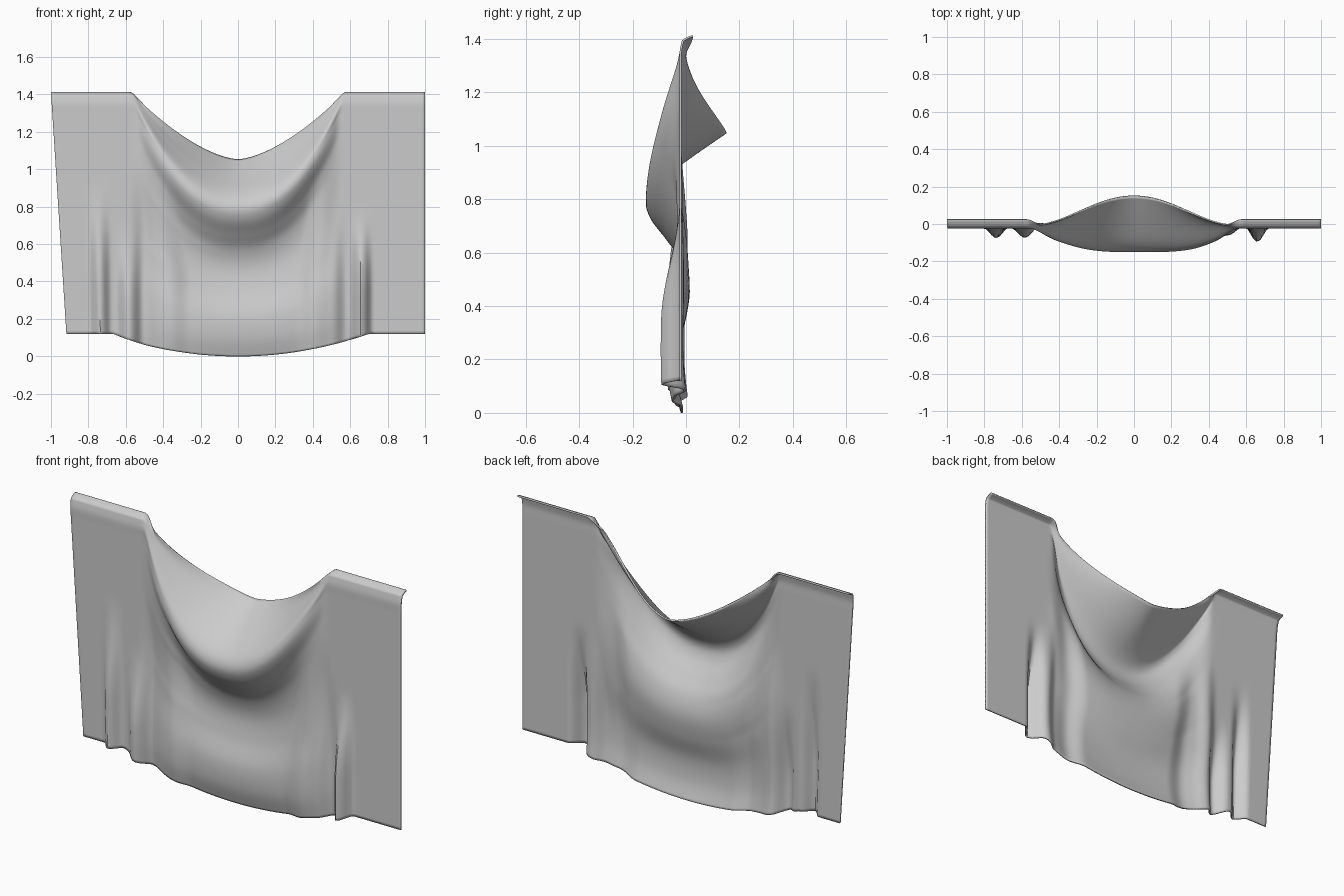
import bpy, bmesh, math

cube = bpy.data.objects.get("Cube")
if cube:
    bpy.data.objects.remove(cube)

fabric = bpy.data.materials.new("grey fabric")
fabric.use_nodes = True
grey = (0.6, 0.6, 0.6, 1)
fabric.diffuse_color = grey
fabric.node_tree.nodes["Principled BSDF"].inputs["Base Color"].default_value = grey

# Swags from the top hem down:
# centre z, side z, centre y, side y, half width, curve power, y falloff, y sharpness
SWAGS = [
    (1.05, 1.41, 0.15, -0.01, 0.57, 1.6, 2.0, 2.4),
    (0.96, 1.392, 0.02, -0.012, 0.56, 1.8, 2.5, 1.5),
    (0.87, 1.35, -0.10, -0.02, 0.55, 2.1, 4, 1.2),
    (0.80, 1.30, -0.145, -0.02, 0.54, 2.2, 4, 1.2),
    (0.73, 1.24, -0.13, -0.02, 0.54, 2.2, 4, 1.2),
    (0.65, 1.15, -0.07, -0.02, 0.54, 2.3, 3, 1.2),
    (0.57, 1.05, -0.015, -0.02, 0.55, 2.3, 3, 1.2),
    (0.47, 0.90, 0.01, -0.02, 0.57, 2.4, 3, 1.2),
    (0.35, 0.70, -0.005, -0.02, 0.60, 2.4, 3, 1.2),
    (0.22, 0.45, -0.042, -0.02, 0.64, 2.3, 3, 1.2),
    (0.10, 0.27, -0.042, -0.02, 0.68, 2.2, 3, 1.2),
    (0.0, 0.12, -0.015, -0.02, 0.70, 2.0, 3, 1.2),
]
# Pleats: top x, top z, bottom x, bottom z, half width, depth
PLEATS = [
    (0.66, 0.80, 0.66, 0.15, 0.06, -0.07),
    (-0.76, 0.95, -0.78, 0.15, 0.07, -0.05),
    (-0.60, 0.70, -0.60, 0.10, 0.08, -0.045),
    (0.52, 1.32, 0.40, 0.45, 0.09, -0.02),
    (-0.51, 1.32, -0.36, 0.45, 0.10, -0.02),
    (0.50, 0.90, 0.48, 0.10, 0.14, -0.025),
    (0.57, 0.90, 0.57, 0.15, 0.06, 0.02),
    (-0.52, 1.00, -0.50, 0.30, 0.07, 0.02),
]
COLS, STEPS = 128, 6


def smooth(t):
    t = max(0, min(1, t))
    return t * t * (3 - 2 * t)


def catmull(a, b, c, d, t):
    return b + 0.5 * t * (c - a + t * (2 * a - 5 * b + 4 * c - d + t * (3 * (b - c) + d - a)))


def swag_at(s):
    i = min(int(s), len(SWAGS) - 2)
    rows = [SWAGS[max(0, min(len(SWAGS) - 1, i + k))] for k in (-1, 0, 1, 2)]
    return [catmull(*vals, s - i) for vals in zip(*rows)]


def pleat_depth(x, z):
    total = 0
    for x0, z0, x1, z1, width, depth in PLEATS:
        f = (z0 - z) / (z0 - z1)
        centre = x0 + (x1 - x0) * max(0, min(f, 1))
        total += depth * smooth(f * 1.4) * smooth(1 - abs(x - centre) / width)
    return total


def cloth_point(x, s):
    zc, zs, yc, ys, width, power, fall, sharp = swag_at(s)
    # The front roll thins out sooner on the right-hand side
    if x < 0 and yc < 0:
        fall *= 0.75
    t = min(1, abs(x) / width)
    z = zs + (zc - zs) * (1 - t ** power)
    y = ys + (yc - ys) * (1 - t ** fall) ** sharp + pleat_depth(x, z)
    # Top hem of the side panels folds back
    y += 0.035 * max(0, 1 - s) * smooth((abs(x) - 0.49) / 0.08)
    # The right-hand edge tapers inward toward the floor
    x += 0.09 * (1 - z / 1.41) * max(0, (-x - 0.5) / 0.5)
    return x, y, z


# Draped sheet
bm = bmesh.new()
rows = (len(SWAGS) - 1) * STEPS
grid = [[bm.verts.new(cloth_point(2 * c / COLS - 1, r / STEPS)) for c in range(COLS + 1)]
        for r in range(rows + 1)]
for r in range(rows):
    for c in range(COLS):
        bm.faces.new((grid[r][c], grid[r + 1][c], grid[r + 1][c + 1], grid[r][c + 1]))
mesh = bpy.data.meshes.new("draped_cloth")
bm.to_mesh(mesh)
bm.free()
mesh.materials.append(fabric)
cloth = bpy.data.objects.new("draped_cloth", mesh)
bpy.context.collection.objects.link(cloth)

# Thin cloth thickness
solid = cloth.modifiers.new("thickness", "SOLIDIFY")
solid.thickness = 0.008
solid.offset = 0

bpy.context.view_layer.objects.active = cloth
cloth.select_set(True)
bpy.ops.object.shade_smooth_by_angle(angle=math.radians(50))
